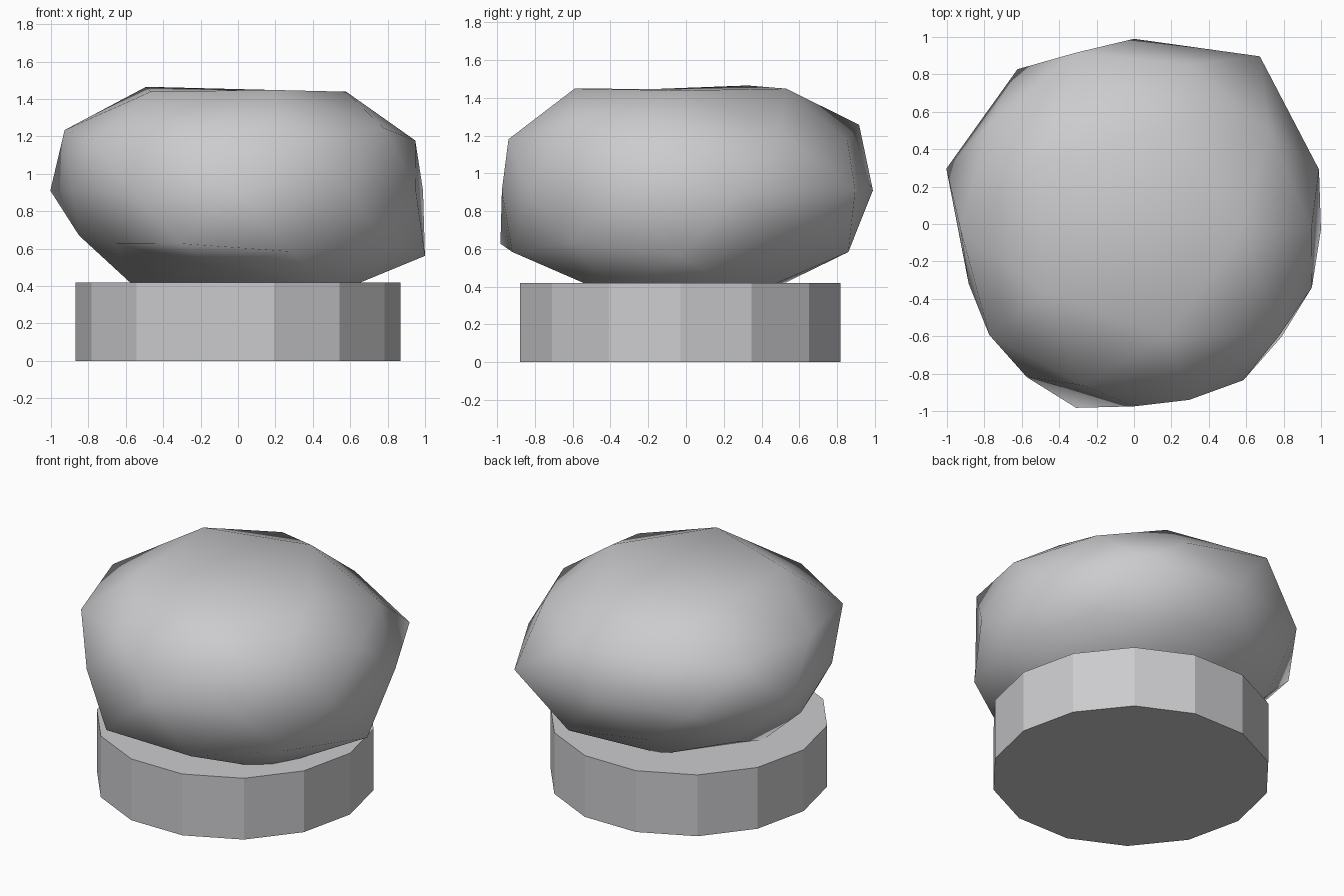
import bpy
import bmesh
from math import radians, degrees, atan2

cube = bpy.data.objects.get("Cube")
if cube:
    bpy.data.objects.remove(cube, do_unlink=True)

CENTRE_Y = -0.03

# One stone grey for both parts
grey = bpy.data.materials.new("stone_grey")
grey.use_nodes = True
colour = (0.60, 0.60, 0.62, 1)
grey.diffuse_color = colour
grey.node_tree.nodes["Principled BSDF"].inputs["Base Color"].default_value = colour

# Flat-sided round base
bpy.ops.mesh.primitive_cylinder_add(vertices=14, radius=0.87, depth=0.42,
                                    location=(0, CENTRE_Y, 0.21),
                                    rotation=(0, 0, radians(90)))
base = bpy.context.object
base.name = "round_base"
base.data.materials.append(grey)

# Boulder lumps: unit height -> (first angle, outward factors around the ring)
rings = {
    1.0: (0, [0.95]),
    0.851: (0, [1.10, 1.12, 1.155, 1.10, 1.12]),
    0.526: (36, [1.05, 1.17, 1.09, 1.03, 1.13]),
    0.447: (0, [1.06, 1.04, 1.07, 1.07, 1.07]),
    0.0: (18, [1.04, 1.145, 1.02, 1.06, 1.055, 0.93, 0.975, 0.945, 0.995, 1.0]),
    -0.447: (36, [1.05, 1.0, 0.95, 1.12, 1.09]),
    -0.526: (0, [1.175, 1.10, 1.0, 0.95, 1.10]),
    -0.851: (36, [1.16, 1.05, 1.06, 0.84, 1.16]),
    -1.0: (0, [1.0]),
}


def lump(co):
    """Outward factor for a point on the unit sphere."""
    start, factors = rings[min(rings, key=lambda z: abs(z - co.z))]
    step = 360 / len(factors)
    return factors[round((degrees(atan2(co.y, co.x)) - start) / step) % len(factors)]


# Lumpy squashed boulder resting in the base
bm = bmesh.new()
bmesh.ops.create_icosphere(bm, subdivisions=2, radius=1)
for v in bm.verts:
    v.co *= lump(v.co)
    v.co.z *= 0.565
for f in bm.faces:
    f.smooth = True
mesh = bpy.data.meshes.new("boulder")
bm.to_mesh(mesh)
bm.free()
mesh.materials.append(grey)
boulder = bpy.data.objects.new("boulder", mesh)
boulder.location = (0, CENTRE_Y, 0.91)
bpy.context.collection.objects.link(boulder)
